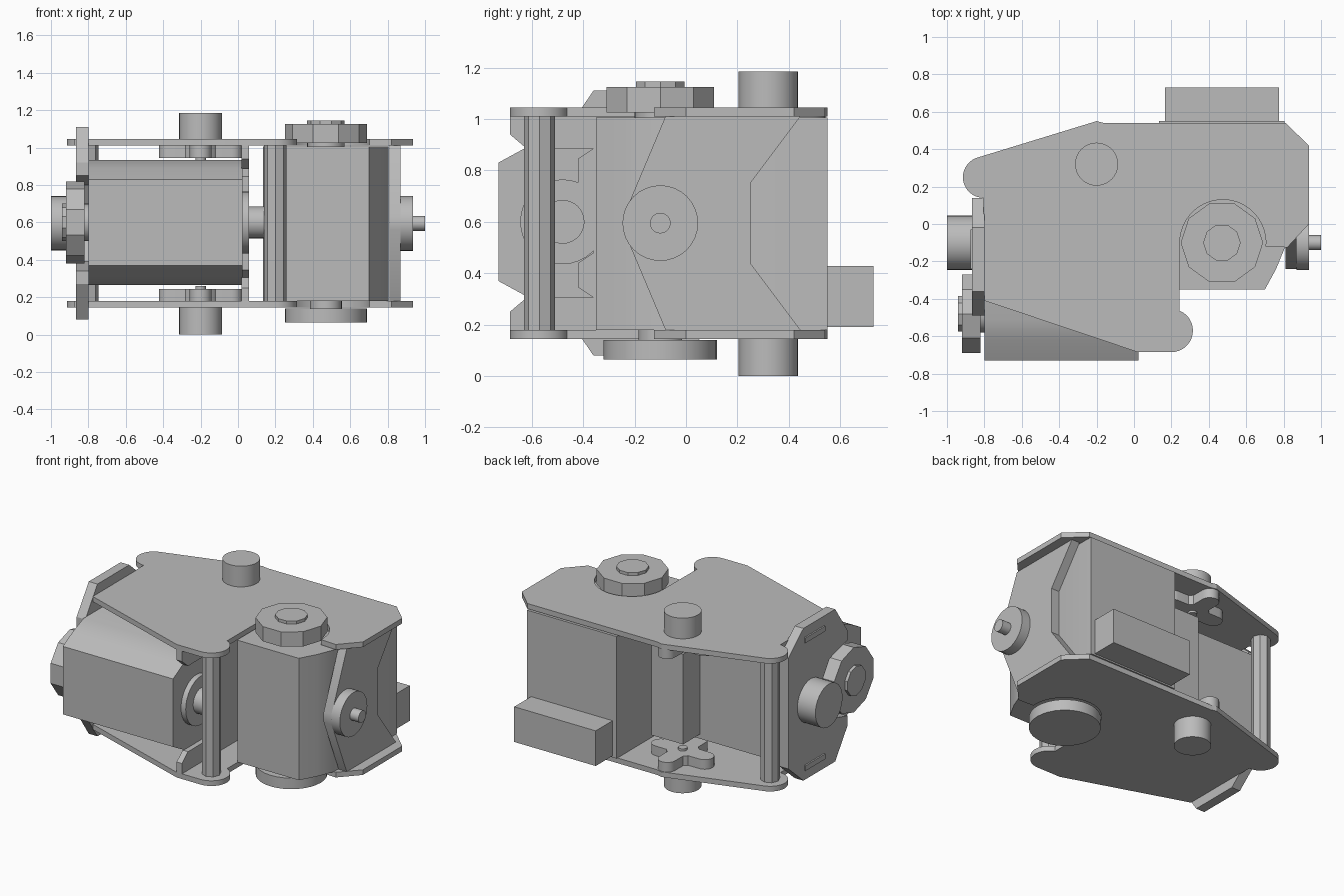
import bpy, bmesh
from math import cos, sin, pi, radians
from mathutils import Matrix, Vector

if "Cube" in bpy.data.objects:
    bpy.data.objects.remove(bpy.data.objects["Cube"])

grey = bpy.data.materials.new("plain grey")
grey.use_nodes = True
grey.diffuse_color = (0.5, 0.5, 0.5, 1)
grey.node_tree.nodes["Principled BSDF"].inputs["Base Color"].default_value = (0.5, 0.5, 0.5, 1)

# Frames: columns are where the profile's two axes and its extrusion point
UP = Matrix.Identity(4)                                            # profile in x, y
SIDE = Matrix(((0, 0, 1, 0), (1, 0, 0, 0), (0, 1, 0, 0), (0, 0, 0, 1)))  # profile in y, z


def arc(cx, cy, r, start, end, steps=16):
    angles = [radians(start + (end - start) * i / steps) for i in range(steps + 1)]
    return [(cx + r * cos(a), cy + r * sin(a)) for a in angles]


def circle(cx, cy, r, sides=32):
    return arc(cx, cy, r, 0, 360, sides)[:-1]


def prism(name, outline, low, high, frame=UP):
    """Extrude an outline between two levels of a frame."""
    bm = bmesh.new()
    bottom = [bm.verts.new(frame @ Vector((a, b, low))) for a, b in outline]
    face = bm.faces.new(bottom)
    out = bmesh.ops.extrude_face_region(bm, geom=[face])
    move = frame.to_3x3() @ Vector((0, 0, high - low))
    bmesh.ops.translate(bm, vec=move, verts=[v for v in out["geom"] if isinstance(v, bmesh.types.BMVert)])
    bmesh.ops.recalc_face_normals(bm, faces=bm.faces)
    mesh = bpy.data.meshes.new(name)
    bm.to_mesh(mesh)
    bm.free()
    mesh.materials.append(grey)
    obj = bpy.data.objects.new(name, mesh)
    bpy.context.collection.objects.link(obj)
    bpy.ops.object.select_all(action="DESELECT")
    obj.select_set(True)
    bpy.context.view_layer.objects.active = obj
    bpy.ops.object.shade_smooth_by_angle(angle=radians(25))
    return obj


def rect(a0, a1, b0, b1):
    return [(a0, b0), (a1, b0), (a1, b1), (a0, b1)]


def flip(points, middle=0.6):
    """Complete an outline that is symmetric about a mid height."""
    return points + [(y, 2 * middle - z) for y, z in reversed(points)]


def servo(name, frame, back_radius, back_low, back_high):
    """Motor body with its axis at the frame origin, horn on the positive end."""
    half = [(0.23, -0.25), (0.29, -0.14), (0.335, -0.03), (0.335, 0.65)]
    body = half + [(-u, v) for u, v in reversed(half)]
    prism(name + "_body", body, -0.415, 0.41, frame)
    prism(name + "_connector", rect(-0.305, 0.305, 0.65, 0.83), -0.405, -0.167, frame)
    prism(name + "_horn", circle(0, 0, 0.22, 10), 0.43, 0.53, frame)
    prism(name + "_horn_cap", circle(0, 0, 0.1, 10), 0.53, 0.55, frame)
    prism(name + "_horn_neck", circle(0, 0, 0.1), 0.41, 0.43, frame)
    prism(name + "_back_disc", circle(0, 0, back_radius), back_low, back_high, frame)
    prism(name + "_back_hub", circle(0, 0, 0.085), -0.53, -0.415, frame)


# Upright motor and sideways motor
servo("upright_motor", Matrix.Translation((0.47, -0.1, 0.595)), 0.22, -0.53, -0.455)
lying = Matrix(((0, 0, -1, -0.39), (0, 1, 0, -0.48), (1, 0, 0, 0.6), (0, 0, 0, 1)))
servo("lying_motor", lying, 0.165, -0.45, -0.41)

# Top and bottom plates with rounded lobes and a round notch for the horn
plate = (arc(-0.805, 0.25, 0.11, 270, 110)
         + [(-0.2, 0.55), (-0.16, 0.54), (0.81, 0.54), (0.935, 0.42), (0.935, 0.0), (0.82, -0.125)]
         + arc(0.475, -0.1, 0.23, -5, 180, 24)
         + arc(0.2, -0.57, 0.115, 68, -90)
         + [(0.02, -0.685), (-0.8, -0.41)])
for name, low in (("bottom", 0.145), ("top", 1.01)):
    prism(name + "_plate", plate, low, low + 0.035)
    prism(name + "_plate_tab", rect(-0.875, -0.8, -0.24, -0.03), low, low + 0.035)

# Pivot knobs and the four-armed horns just inside the plates
arm_horn = []
for k in range(4):
    turn = 90 * k
    cx, cy = -0.2 + 0.165 * cos(radians(turn)), 0.32 + 0.165 * sin(radians(turn))
    arm_horn += arc(cx, cy, 0.058, turn - 90, turn + 90, 10)
    arm_horn += arc(-0.2, 0.32, 0.1, turn + 36, turn + 54, 3)
for name, knob, horn, pin in (("bottom", (0, 0.145), (0.18, 0.245), (0.245, 0.26)),
                              ("top", (1.045, 1.185), (0.945, 1.01), (0.93, 0.945))):
    prism(name + "_pivot_knob", circle(-0.2, 0.32, 0.115), *knob)
    prism(name + "_arm_horn", arm_horn, *horn)
    prism(name + "_horn_pin", circle(-0.2, 0.32, 0.028), *pin)

# Spacer posts between the lobes
for name, x, y in (("front", 0.2, -0.57), ("back", -0.805, 0.25)):
    prism(name + "_spacer_post", circle(x, y, 0.06, 8), 0.18, 1.01)

# End plate on the right of the front, notched around the lying motor's horn
end_plate = flip([(-0.22, 0.6 + 0.08), (-0.3, 0.8), (-0.49, 0.85), (-0.49, 0.92),
                  (-0.36, 1.11), (-0.02, 1.11), (0.14, 0.97)], 0.595)
prism("motor_side_end_plate", end_plate, -0.865, -0.8, SIDE)
prism("motor_side_end_hub", circle(-0.1, 0.595, 0.145), -1.0, -0.865, SIDE)

# Opposite end plate with its disc and shaft
far_plate = flip([(-0.24, 0.63), (-0.08, 1.01), (0.445, 1.01), (0.25, 0.75)], 0.595)
prism("shaft_side_end_plate", far_plate, 0.81, 0.87, SIDE)
prism("shaft_side_disc", circle(-0.1, 0.595, 0.147), 0.87, 0.935, SIDE)
prism("shaft", circle(-0.1, 0.595, 0.04), 0.935, 1.0, SIDE)

# Middle bracket that holds the back of the lying motor
bracket = flip([(-0.36, 0.71), (-0.42, 0.75), (-0.42, 0.845), (-0.36, 0.885),
                (-0.62, 0.885), (-0.685, 0.94), (-0.685, 1.01), (0.12, 1.01)], 0.595)
prism("middle_bracket", bracket, 0.02, 0.06, SIDE)
